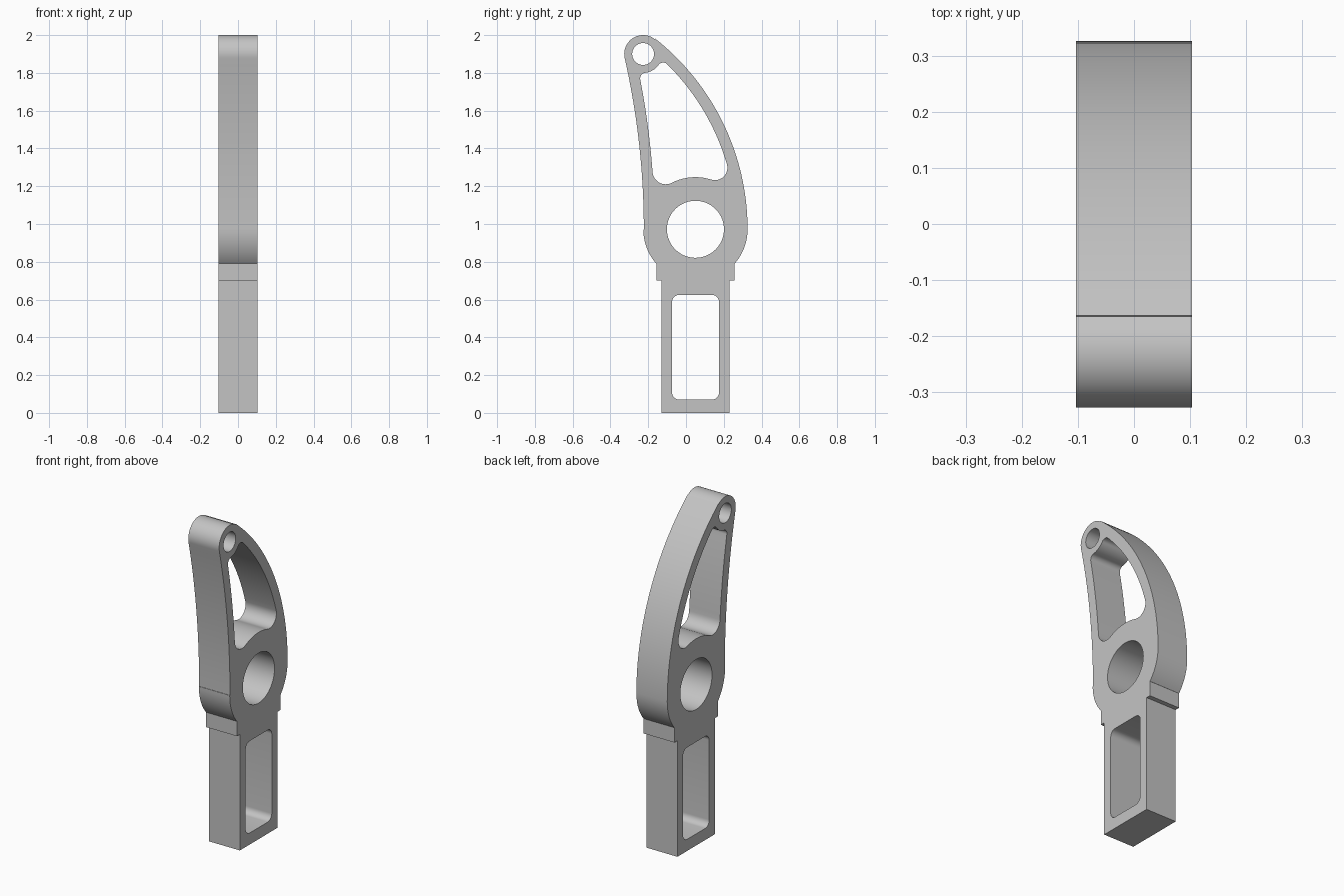
import bpy, bmesh
from math import pi, sin, cos, sqrt, atan2
from mathutils import Vector, Matrix

if "Cube" in bpy.data.objects:
    bpy.data.objects.remove(bpy.data.objects["Cube"], do_unlink=True)

HALF_THICKNESS = 0.103
WALL = 0.06


def arc(centre, start, end, steps=12):
    """Points along the shorter arc from start to end."""
    a, b = start - centre, end - centre
    first = atan2(a.y, a.x)
    sweep = (atan2(b.y, b.x) - first + pi) % (2 * pi) - pi
    return [centre + a.length * Vector((cos(first + sweep * i / steps),
                                        sin(first + sweep * i / steps)))
            for i in range(steps + 1)]


def circle(centre, radius, steps=64):
    return [centre + radius * Vector((cos(2 * pi * i / steps), sin(2 * pi * i / steps)))
            for i in range(steps)]


def touch(centre, radius, other):
    """Point of a circle facing another centre."""
    return centre + radius * (other - centre).normalized()


def meet(c1, r1, c2, r2, near):
    """Crossing of two circles closest to a given point."""
    d = c2 - c1
    along = (d.length_squared + r1 * r1 - r2 * r2) / (2 * d.length)
    across = sqrt(max(r1 * r1 - along * along, 0))
    u = d.normalized()
    side = Vector((-u.y, u.x)) * across
    return min((c1 + u * along + side, c1 + u * along - side),
               key=lambda p: (p - near).length)


def rounded_rectangle(left, right, low, high, r):
    points = []
    for x, z, turn in ((right - r, high - r, 0), (left + r, high - r, 1),
                       (left + r, low + r, 2), (right - r, low + r, 3)):
        for i in range(9):
            a = (turn + i / 8) * pi / 2
            points.append(Vector((x + r * cos(a), z + r * sin(a))))
    return points


# Main centres: bearing hub, top eye, and the two long flank arcs
hub, hub_r = Vector((0.05, 0.972)), 0.276
eye, eye_r = Vector((-0.227, 1.9)), 0.1
back_r, front_r = 1.286, 4.1
back = Vector((hub.x + hub_r - back_r, hub.y))
front = Vector((hub.x - hub_r - front_r, hub.y))

# Outer silhouette
shank, collar, collar_low, collar_high = 0.179, 0.207, 0.70, 0.79


def at(offset, z):
    return Vector((hub.x + offset, z))


outline = [at(-shank, 0), at(shank, 0), at(shank, collar_low),
           at(collar, collar_low), at(collar, collar_high)]
hub_drop = sqrt(hub_r ** 2 - (hub.y - collar_high) ** 2)
back_top = eye + eye_r * (eye - back).normalized()
front_top = touch(eye, eye_r, front)
outline += arc(hub, at(hub_drop, collar_high), at(hub_r, hub.y))
outline += arc(back, at(hub_r, hub.y), back_top, 32)
outline += arc(eye, back_top, front_top, 28)
outline += arc(front, front_top, at(-hub_r, hub.y), 24)
outline += arc(hub, at(-hub_r, hub.y), at(-hub_drop, collar_high))
outline += [at(-collar, collar_high), at(-collar, collar_low), at(-shank, collar_low)]

# Upper window: four wall arcs joined by tangent fillets
inner_back, inner_front = back_r - WALL, front_r + WALL
low_r, left_r, tip_r = 0.066, 0.07, 0.03
f_back = meet(hub, hub_r + low_r, back, inner_back - low_r, Vector((0.15, 1.3)))
f_tip = meet(eye, eye_r + tip_r, back, inner_back - tip_r, Vector((-0.11, 1.82)))
f_top = meet(eye, eye_r + tip_r, front, inner_front + tip_r, Vector((-0.21, 1.77)))
f_low = meet(hub, hub_r + left_r, front, inner_front + left_r, Vector((-0.1, 1.27)))
walls = [(hub, hub_r, f_low, f_back), (back, inner_back, f_back, f_tip),
         (eye, eye_r, f_tip, f_top), (front, inner_front, f_top, f_low)]
window = []
for i, (c, r, f_from, f_to) in enumerate(walls):
    start, end = touch(c, r, f_from), touch(c, r, f_to)
    following = walls[(i + 1) % 4]
    window += arc(c, start, end, 20)
    window += arc(f_to, end, touch(following[0], following[1], f_to), 12)

shank_window = rounded_rectangle(-0.074, 0.175, 0.07, 0.625, 0.038)
loops = [outline, window, shank_window, circle(hub, 0.151), circle(eye, 0.058, 40)]

# Extruded plate with its openings
curve = bpy.data.curves.new("lever_arm", "CURVE")
curve.dimensions = "2D"
curve.fill_mode = "BOTH"
curve.extrude = HALF_THICKNESS
for loop in loops:
    points = [p for i, p in enumerate(loop) if (p - loop[i - 1]).length > 1e-4]
    spline = curve.splines.new("POLY")
    spline.points.add(len(points) - 1)
    for target, p in zip(spline.points, points):
        target.co = (p.x, p.y, 0, 1)
    spline.use_cyclic_u = True
arm = bpy.data.objects.new("lever_arm", curve)
bpy.context.collection.objects.link(arm)
bpy.ops.object.select_all(action="DESELECT")
arm.select_set(True)
bpy.context.view_layer.objects.active = arm
bpy.ops.object.convert(target="MESH")
arm = bpy.context.object

# Stand the profile upright in the y-z plane and weld it
bm = bmesh.new()
bm.from_mesh(arm.data)
bm.transform(Matrix(((0, 0, 1, 0), (1, 0, 0, 0), (0, 1, 0, 0), (0, 0, 0, 1))))
bmesh.ops.remove_doubles(bm, verts=bm.verts, dist=1e-5)
bmesh.ops.recalc_face_normals(bm, faces=bm.faces)
bm.to_mesh(arm.data)
bm.free()
bpy.ops.object.shade_smooth_by_angle(angle=pi / 6)

# Plain grey metal
grey = bpy.data.materials.new("plain_grey")
grey.use_nodes = True
colour = (0.55, 0.55, 0.55, 1)
grey.diffuse_color = colour
grey.node_tree.nodes["Principled BSDF"].inputs["Base Color"].default_value = colour
arm.data.materials.clear()
arm.data.materials.append(grey)
